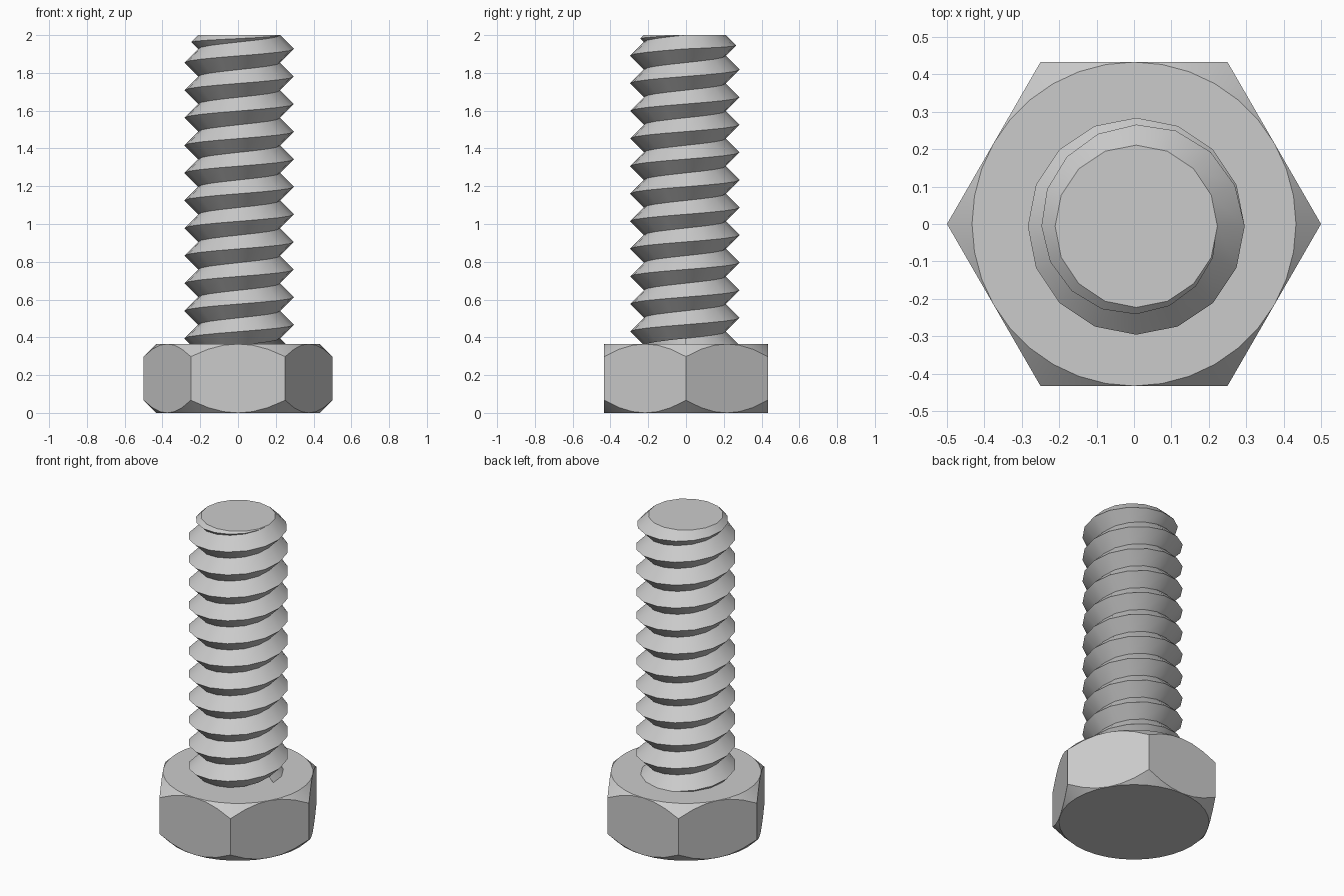
import bpy
import bmesh
from math import cos, sin, pi

default = bpy.data.objects.get("Cube")
if default:
    bpy.data.objects.remove(default, do_unlink=True)

steel = bpy.data.materials.new("grey_steel")
steel.use_nodes = True
GREY = (0.6, 0.6, 0.6, 1)
steel.diffuse_color = GREY
steel.node_tree.nodes["Principled BSDF"].inputs["Base Color"].default_value = GREY


def polar(bm, radius, angle, z):
    return bm.verts.new((radius * cos(angle), radius * sin(angle), z))


def finish(bm, name):
    """Merge coincident points, then turn the mesh into a shaded object."""
    bmesh.ops.remove_doubles(bm, verts=bm.verts, dist=0.0005)
    bmesh.ops.recalc_face_normals(bm, faces=bm.faces)
    mesh = bpy.data.meshes.new(name)
    bm.to_mesh(mesh)
    bm.free()
    mesh.materials.append(steel)
    obj = bpy.data.objects.new(name, mesh)
    bpy.context.collection.objects.link(obj)
    bpy.ops.object.select_all(action="DESELECT")
    obj.select_set(True)
    bpy.context.view_layer.objects.active = obj
    bpy.ops.object.shade_smooth_by_angle(angle=pi / 6)
    return obj


# Hexagonal head, with both ends chamfered by a 45 degree cone
HEAD_TOP, FLAT, PER_SIDE = 0.365, 0.433, 6
bm = bmesh.new()
rings = [[], [], [], []]
count = 6 * PER_SIDE
for i in range(count):
    angle = i * 2 * pi / count
    rho = FLAT / cos(angle % (pi / 3) - pi / 6)
    drop = rho - FLAT
    levels = ((FLAT, 0), (rho, drop), (rho, HEAD_TOP - drop), (FLAT, HEAD_TOP))
    for ring, (radius, z) in zip(rings, levels):
        ring.append(polar(bm, radius, angle, z))
for low, high in zip(rings, rings[1:]):
    for i in range(count):
        j = (i + 1) % count
        bm.faces.new((low[i], low[j], high[j], high[i]))
bm.faces.new(rings[0])
bm.faces.new(rings[3])
finish(bm, "bolt_head")

# Right-handed V thread, whose last turn is tapered into the flat tip
SIDES, TURNS, PITCH, TIP = 16, 12, 0.146, 2.0
ROOT, CREST = 0.217, 0.29
steps = SIDES * TURNS
bm = bmesh.new()
roots, crests = [], []
for i in range(steps + SIDES + 1):
    angle = i * 2 * pi / SIDES
    z = TIP + (i - steps) * PITCH / SIDES
    roots.append(polar(bm, ROOT, angle, min(z, TIP)))
    if i <= steps:
        taper = max(0, (i - steps) / SIDES + 1)
        radius = CREST + (ROOT - CREST) * taper
        crests.append(polar(bm, radius, angle, z + PITCH / 2 * (1 - taper)))
for i in range(steps):
    bm.faces.new((roots[i], roots[i + 1], crests[i + 1], crests[i]))
    bm.faces.new((crests[i], crests[i + 1], roots[i + SIDES + 1], roots[i + SIDES]))
bm.faces.new(roots[steps:steps + SIDES])
shank = finish(bm, "threaded_shank")
shank.location = (0.006, -0.006, 0)
